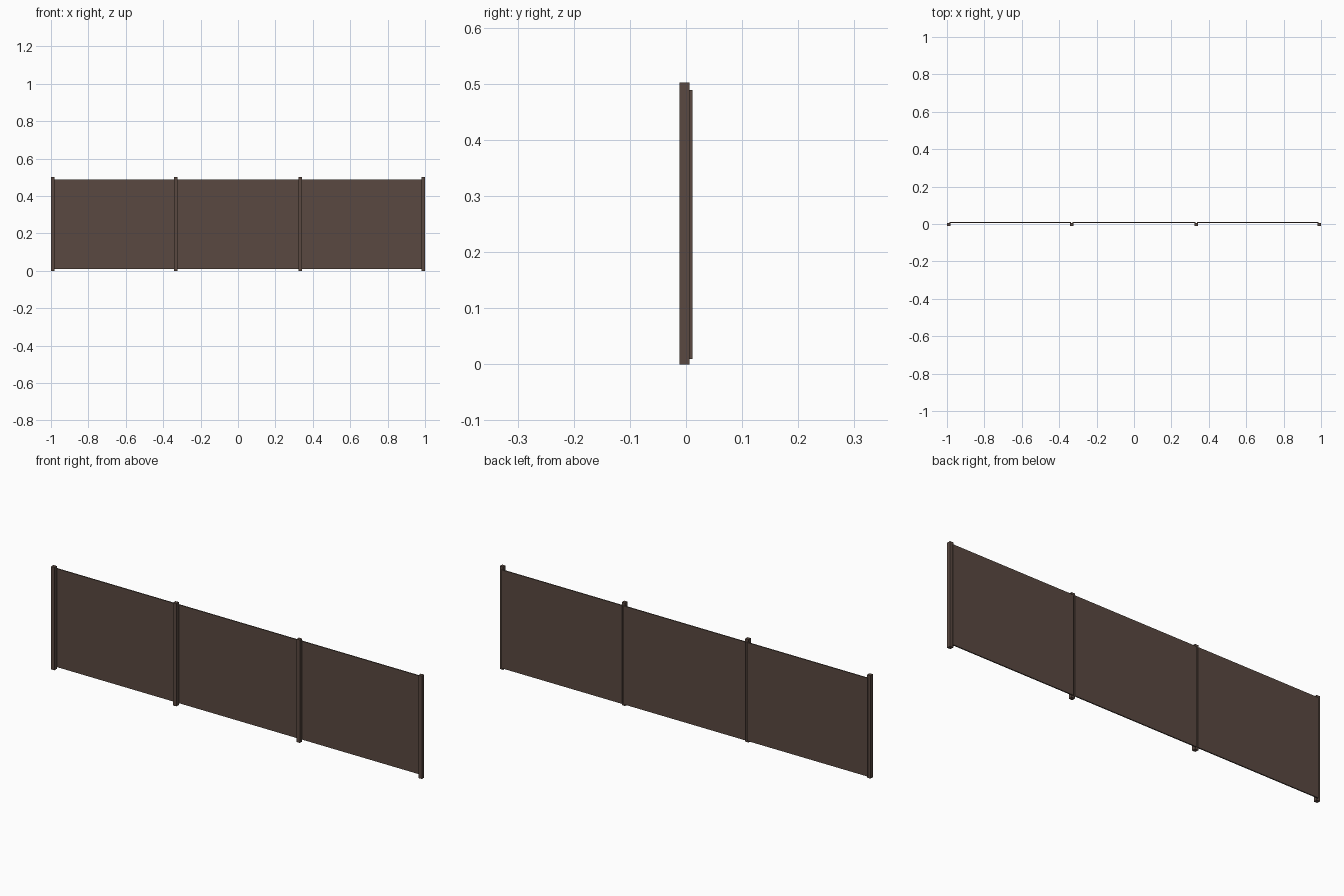
import bpy

if "Cube" in bpy.data.objects:
    bpy.data.objects.remove(bpy.data.objects["Cube"])

# Single dark brown finish
brown = bpy.data.materials.new("dark brown")
brown.diffuse_color = (0.10, 0.066, 0.052, 1)
brown.use_nodes = True
brown.node_tree.nodes["Principled BSDF"].inputs["Base Color"].default_value = brown.diffuse_color


def box(name, x0, x1, y0, y1, z0, z1):
    v = [(x, y, z) for x in (x0, x1) for y in (y0, y1) for z in (z0, z1)]
    f = [(0, 1, 3, 2), (4, 6, 7, 5), (0, 4, 5, 1), (2, 3, 7, 6), (0, 2, 6, 4), (1, 5, 7, 3)]
    me = bpy.data.meshes.new(name)
    me.from_pydata(v, [], f)
    me.materials.append(brown)
    ob = bpy.data.objects.new(name, me)
    bpy.context.collection.objects.link(ob)


# Four square posts
W = 0.018
centres = [-0.991 + i * 1.982 / 3 for i in range(4)]
centres[1], centres[2] = -0.333, 0.333
for i, c in enumerate(centres):
    box(f"post_{i + 1}", c - W / 2, c + W / 2, -0.012, 0.0065, 0, 0.502)

# Three thin panels fixed behind the posts with a small gap at each joint
for i in range(3):
    box(f"panel_{i + 1}", centres[i] + 0.004, centres[i + 1] - 0.004,
        0.0065, 0.012, 0.009, 0.489)
